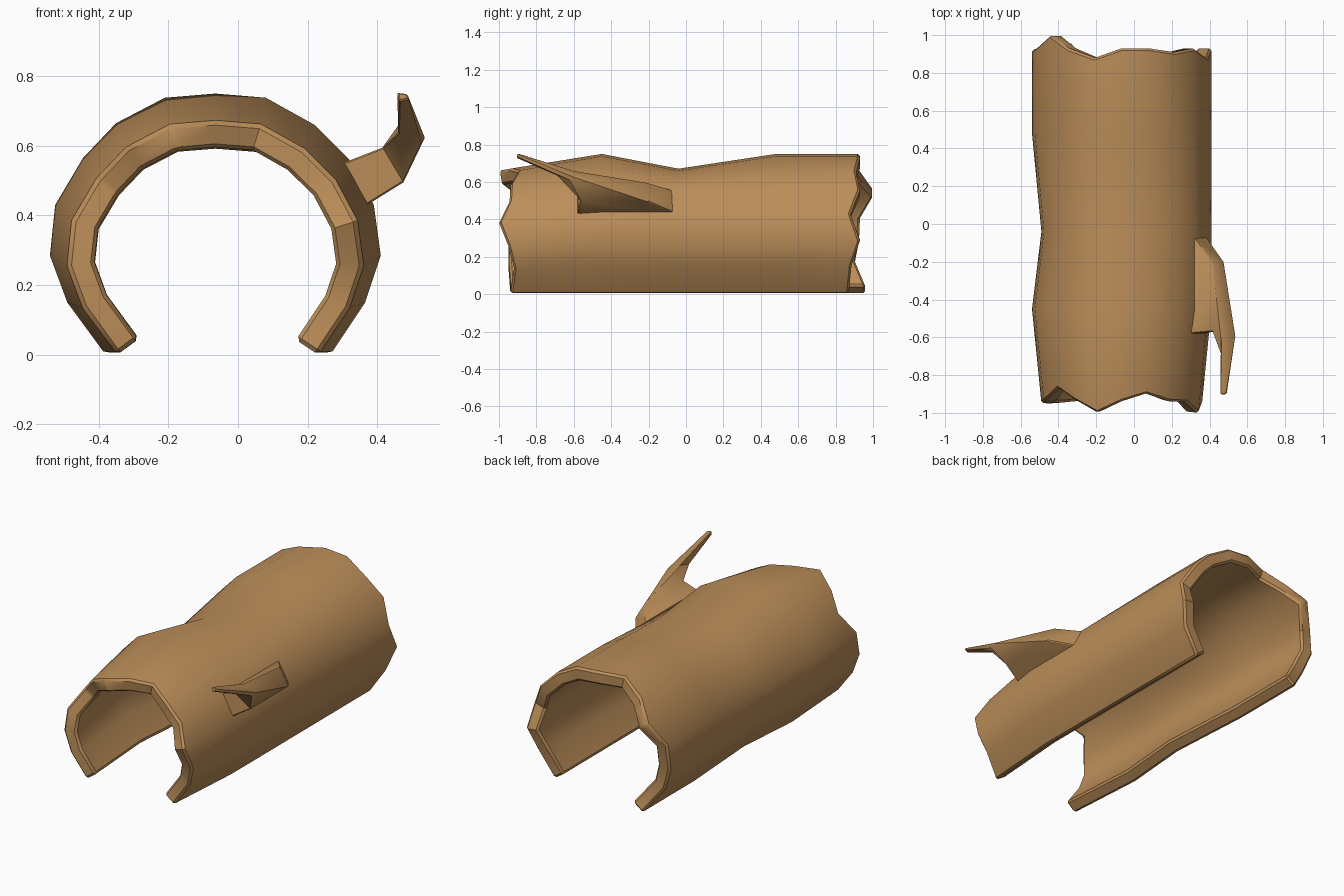
import bpy, bmesh

if "Cube" in bpy.data.objects:
    bpy.data.objects.remove(bpy.data.objects["Cube"])

wood = bpy.data.materials.new("wood")
wood.diffuse_color = (0.5, 0.27, 0.1, 1)
wood.use_nodes = True
wood.node_tree.nodes["Principled BSDF"].inputs["Base Color"].default_value = wood.diffuse_color


def loft(name, rings, closed):
    """Skin a list of equal-length rings with quads."""
    bm = bmesh.new()
    vs = [[bm.verts.new(p) for p in r] for r in rings]
    n = len(rings[0])
    for a, b in zip(vs, vs[1:]):
        for i in range(n if closed else n - 1):
            j = (i + 1) % n
            bm.faces.new((a[i], a[j], b[j], b[i]))
    if closed:
        bm.faces.new(vs[0])
        bm.faces.new(vs[-1][::-1])
        bmesh.ops.recalc_face_normals(bm, faces=bm.faces)
    me = bpy.data.meshes.new(name)
    bm.to_mesh(me)
    bm.free()
    ob = bpy.data.objects.new(name, me)
    bpy.context.collection.objects.link(ob)
    me.materials.append(wood)
    return ob


def finish(ob, width):
    bev = ob.modifiers.new("bevel", 'BEVEL')
    bev.width = width
    bev.segments = 1
    bev.limit_method = 'ANGLE'
    bev.angle_limit = 0.87
    bpy.ops.object.select_all(action='DESELECT')
    ob.select_set(True)
    bpy.context.view_layer.objects.active = ob
    for m in list(ob.modifiers):
        bpy.ops.object.modifier_apply(modifier=m.name)
    bpy.ops.object.shade_smooth_by_angle(angle=0.61)


# Open arch cross-section, right foot over the top to left foot
CX = -0.065
arch = [(0.265, 0.0), (0.365, 0.15), (0.41, 0.285), (0.39, 0.43), (0.32, 0.56),
        (0.22, 0.66), (0.08, 0.738), (-0.065, 0.75), (-0.21, 0.738), (-0.35, 0.665),
        (-0.445, 0.565), (-0.525, 0.43), (-0.54, 0.285), (-0.49, 0.15), (-0.38, 0.0)]
# Ragged ends: y position of each arch point
front_y = [-.94, -.92, -.95, -1.0, -.945, -.94, -.90, -.94, -1.0, -.93, -.87, -.94, -.95, -.95, -.94]
back_y = [.87, .885, .93, .88, .93, .91, .93, .93, .88, .93, 1.0, .93, .925, .90, .96]
N = len(arch)
S = 0.895
full, small = [1.0] * N, [S] * N
waist = [1.0] * 5 + [0.95] + [S] * (N - 6)     # pinched on top and left only


def section(scale, ys):
    return [(CX + (x - CX) * s, y, z * s) for (x, z), s, y in zip(arch, scale, ys)]


# Hollow log
log = loft("hollow_log", [section(small, front_y), section(full, [-0.45] * N),
                          section(waist, [-0.04] * N), section(full, [0.48] * N),
                          section(full, back_y)], False)
# make the outside face outward before thickening inward
top = max(log.data.polygons, key=lambda p: p.center.z)
if top.normal.z < 0:
    log.data.flip_normals()
sol = log.modifiers.new("wall", 'SOLIDIFY')
sol.thickness = 0.078
sol.offset = -1
sol.use_even_offset = True
finish(log, 0.012)

# Broken branch: four-sided taper sweeping out, up and forward
branch = loft("branch_stub", [
    [(0.30, -0.05, 0.55), (0.37, -0.05, 0.43), (0.37, -0.58, 0.43), (0.30, -0.58, 0.55)],
    [(0.415, -0.20, 0.595), (0.475, -0.20, 0.495), (0.475, -0.56, 0.495), (0.415, -0.57, 0.595)],
    [(0.46, -0.60, 0.66), (0.537, -0.59, 0.625), (0.53, -0.62, 0.61), (0.46, -0.69, 0.635)],
    [(0.457, -0.90, 0.753), (0.485, -0.90, 0.75), (0.492, -0.90, 0.735), (0.463, -0.905, 0.728)],
], True)
finish(branch, 0.004)
